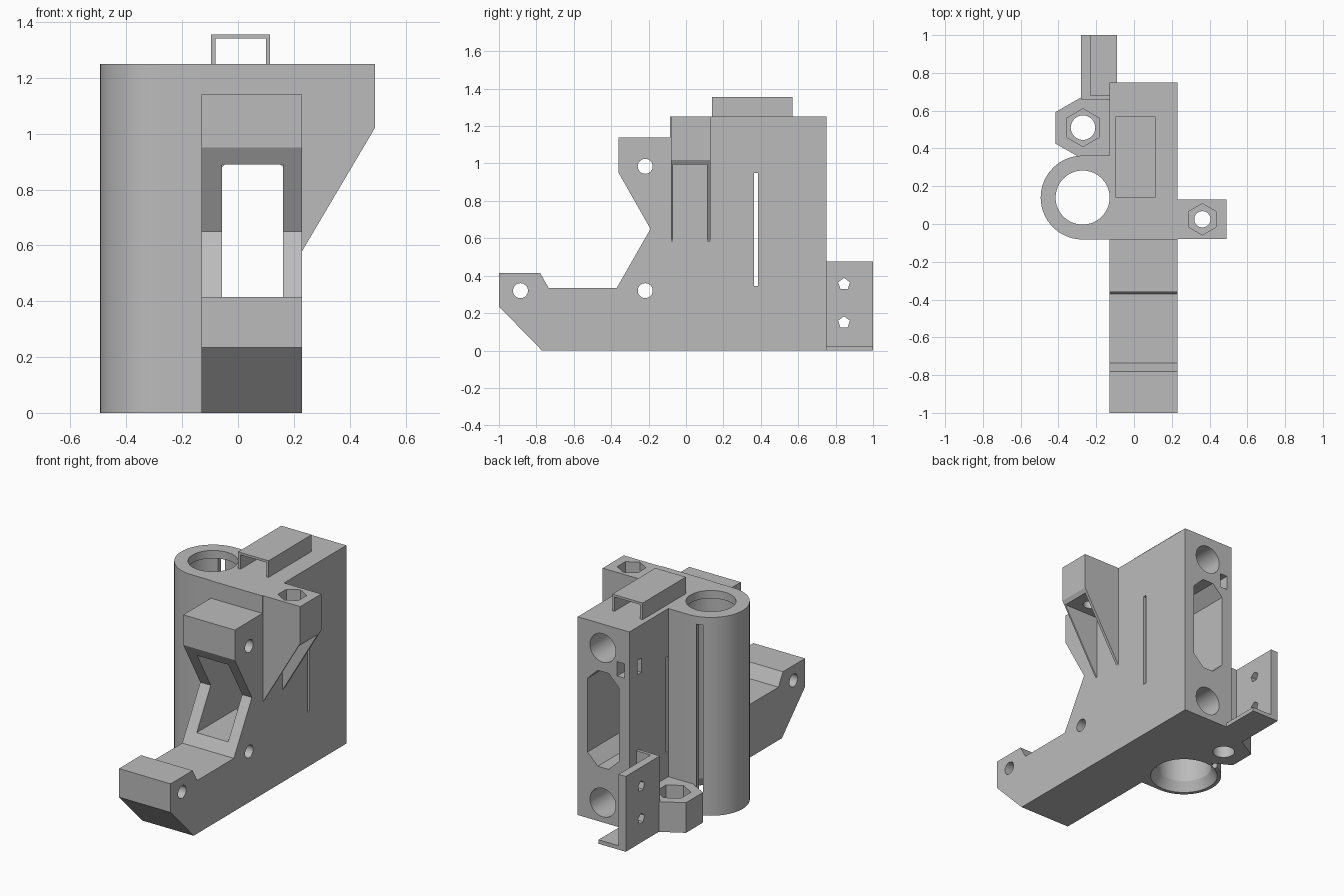
import bpy, bmesh, math
from math import sin, cos, pi, radians

if "Cube" in bpy.data.objects:
    bpy.data.objects.remove(bpy.data.objects["Cube"])

GREY = (0.5, 0.5, 0.5, 1)
grey = bpy.data.materials.new("grey_plastic")
grey.use_nodes = True
grey.diffuse_color = GREY
grey.node_tree.nodes["Principled BSDF"].inputs["Base Color"].default_value = GREY


def finish(bm, name):
    bmesh.ops.recalc_face_normals(bm, faces=bm.faces[:])
    mesh = bpy.data.meshes.new(name)
    bm.to_mesh(mesh)
    bm.free()
    mesh.materials.append(grey)
    obj = bpy.data.objects.new(name, mesh)
    bpy.context.collection.objects.link(obj)
    return obj


def prism(name, pts, axis, lo, hi):
    """Extrude a 2D outline along an axis; the outline uses the other two axes."""
    place = {"x": lambda a, b, t: (t, a, b),
             "y": lambda a, b, t: (a, t, b),
             "z": lambda a, b, t: (a, b, t)}[axis]
    bm = bmesh.new()
    ends = [[bm.verts.new(place(a, b, t)) for a, b in pts] for t in (lo, hi)]
    bm.faces.new(ends[0])
    bm.faces.new(ends[1])
    for i in range(len(pts)):
        j = (i + 1) % len(pts)
        bm.faces.new((ends[0][i], ends[0][j], ends[1][j], ends[1][i]))
    return finish(bm, name)


def box(name, x, y, z):
    return prism(name, [(x[0], y[0]), (x[1], y[0]), (x[1], y[1]), (x[0], y[1])], "z", *z)


def ring(a, b, r, n, start=pi / 2):
    return [(a + r * cos(start + 2 * pi * i / n), b + r * sin(start + 2 * pi * i / n))
            for i in range(n)]


def hole(axis, a, b, r, lo, hi, n=32):
    return prism("cutter", ring(a, b, r, n), axis, lo, hi)


def lathe(cx, cy, profile, n=64):
    bm = bmesh.new()
    loops = [[bm.verts.new((x, y, z)) for x, y in ring(cx, cy, r, n)] for r, z in profile]
    bm.faces.new(loops[0])
    bm.faces.new(loops[-1])
    for a, b in zip(loops, loops[1:]):
        for i in range(n):
            j = (i + 1) % n
            bm.faces.new((a[i], a[j], b[j], b[i]))
    return finish(bm, "cutter")


def cut(obj, *cutters):
    """Subtract the cutters, bake the result and remove them."""
    for c in cutters:
        m = obj.modifiers.new("cut", "BOOLEAN")
        m.operation, m.solver, m.object = "DIFFERENCE", "EXACT", c
        c.hide_render = True
    bpy.context.view_layer.update()
    dg = bpy.context.evaluated_depsgraph_get()
    mesh = bpy.data.meshes.new_from_object(obj.evaluated_get(dg))
    obj.modifiers.clear()
    obj.data = mesh
    for c in cutters:
        bpy.data.objects.remove(c)
    mesh.shade_smooth()
    mesh.set_sharp_from_angle(angle=radians(25))


TX, TY, TR = -0.272, 0.14, 0.222        # tube axis and outer radius
LEFT, RIGHT = -0.13, 0.23               # body sides


def bore():
    return lathe(TX, TY, [(0.205, -0.01), (0.165, 0.06), (0.165, 1.2),
                          (0.143, 1.2), (0.143, 1.26)])


# Main body with the notched front arm
body = prism("main_body", [
    (-0.77, 0), (0.75, 0), (0.75, 1.25), (-0.085, 1.25), (-0.085, 1.14), (-0.36, 1.14),
    (-0.36, 0.95), (-0.19, 0.65), (-0.37, 0.335), (-0.735, 0.335), (-0.78, 0.415),
    (-1, 0.415), (-1, 0.235)], "x", LEFT, RIGHT)
slot = [(-0.057, 0.415), (0.015, 0.345), (0.09, 0.345), (0.162, 0.415),
        (0.162, 0.88), (0.09, 0.95), (0.015, 0.95), (-0.057, 0.88)]
cut(body,
    bore(),
    box("cutter", (-0.057, 0.162), (-0.5, 0.1), (0.405, 0.89)),      # front window
    prism("cutter", slot, "y", 0.05, 0.8),                           # rear window
    box("cutter", (-0.2, 0.3), (0.363, 0.385), (0.345, 0.95)),       # side slit
    hole("y", 0.055, 1.1, 0.09, 0.25, 0.8),                          # rear sockets
    hole("y", 0.055, 0.125, 0.09, 0.25, 0.8),
    prism("cutter", [(-0.095, 0.8), (-0.095, 0.67), (-0.2, 0.67), (-0.2, 0.63),
                     (-0.045, 0.63), (-0.045, 0.8)], "z", 0.95, 1.04),   # tie channel
    *[hole("x", y, z, 0.04, -0.3, 0.4)
      for y, z in ((-0.218, 0.985), (-0.218, 0.32), (-0.885, 0.32))])

# Vertical tube with a slit at the back
arc = [(TX + TR * cos(pi / 2 + pi * i / 32), TY + TR * sin(pi / 2 + pi * i / 32))
       for i in range(33)]
tube = prism("rod_tube", arc + [(LEFT, TY - TR), (LEFT, TY + TR)], "z", 0, 1.25)
tilt = radians(18)
slit = [(TX + u * cos(tilt) - v * sin(tilt), TY + u * sin(tilt) + v * cos(tilt))
        for u, v in ((-0.02, 0.1), (0.02, 0.1), (0.02, 0.3), (-0.02, 0.3))]
cut(tube, bore(), prism("cutter", slit, "z", -0.1, 1.2))

# Low nut lug behind the tube
lug = prism("lower_nut_lug", [
    (LEFT, 0.665), (-0.272, 0.675), (-0.415, 0.593), (-0.415, 0.425),
    (-0.3, 0.36), (LEFT, 0.36)], "z", 0, 0.19)
cut(lug, hole("z", -0.27, 0.51, 0.065, -0.1, 0.3),
    hole("z", -0.27, 0.51, 0.1, 0.1, 0.3, 6))

# High nut lug on the side, hollow under its block
side = prism("upper_nut_lug", [
    (RIGHT, 1.25), (0.49, 1.25), (0.49, 1.02), (RIGHT, 0.58)], "y", -0.08, 0.13)
cut(side, box("cutter", (RIGHT - 0.01, 0.6), (-0.07, 0.113), (0.5, 0.995)),
    hole("z", 0.362, 0.025, 0.043, 0.9, 1.3),
    hole("z", 0.362, 0.025, 0.083, 1.17, 1.3, 6))

# Bridge on top
prism("top_bridge", [
    (-0.097, 1.25), (-0.097, 1.355), (0.115, 1.355), (0.115, 1.25),
    (0.1, 1.25), (0.1, 1.34), (-0.08, 1.34), (-0.08, 1.25)], "y", 0.14, 0.57)

# Thin bracket at the back: floor, side plate and end wall
plate = box("bracket_plate", (-0.28, -0.23), (0.66, 1), (0, 0.475))
cut(plate, *[hole("x", 0.845, z, 0.033, -0.4, 0, 5) for z in (0.15, 0.355)])
prism("bracket_floor", [(-0.23, 0.66), (LEFT, 0.66), (LEFT, 0.75), (-0.09, 0.75),
                        (-0.09, 1), (-0.23, 1)], "z", 0, 0.025)
box("bracket_wall", (-0.23, LEFT), (0.66, 0.68), (0.025, 0.475))
